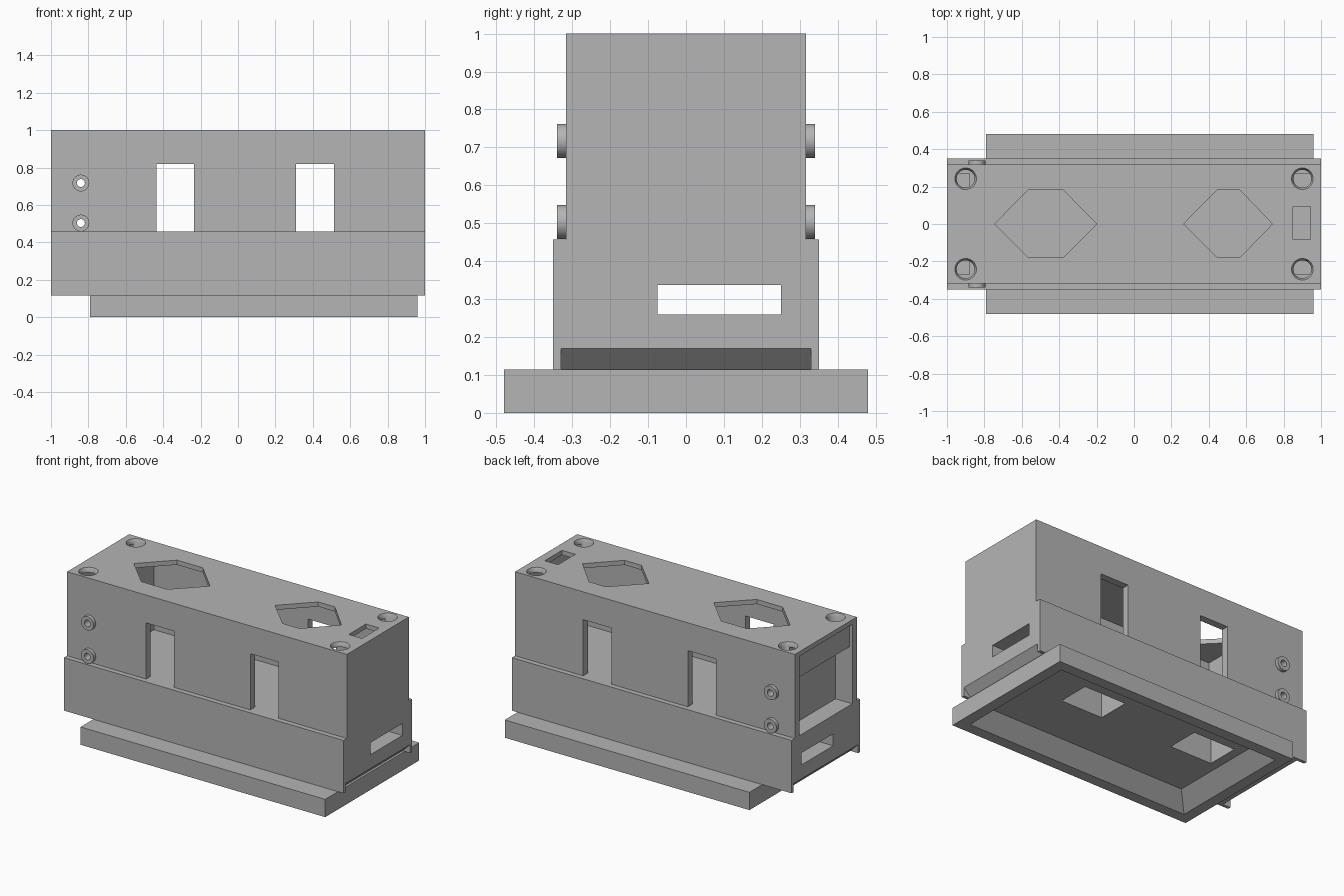
import bpy, bmesh
from mathutils import Matrix, Vector

if "Cube" in bpy.data.objects:
    bpy.data.objects.remove(bpy.data.objects["Cube"], do_unlink=True)

grey = bpy.data.materials.new("plain grey")
grey.use_nodes = True
COLOUR = (0.46, 0.46, 0.46, 1)
grey.diffuse_color = COLOUR
grey.node_tree.nodes["Principled BSDF"].inputs["Base Color"].default_value = COLOUR


def finish(name, bm):
    bmesh.ops.recalc_face_normals(bm, faces=bm.faces)
    mesh = bpy.data.meshes.new(name)
    bm.to_mesh(mesh)
    bm.free()
    mesh.materials.append(grey)
    obj = bpy.data.objects.new(name, mesh)
    bpy.context.collection.objects.link(obj)
    return obj


def box(name, x, y, z):
    """Box from (min, max) pairs on each axis."""
    bm = bmesh.new()
    bmesh.ops.create_cube(bm, size=1)
    for v in bm.verts:
        v.co = Vector([(a + b) / 2 + c * (b - a) for (a, b), c in zip((x, y, z), v.co)])
    return finish(name, bm)


def prism(name, points, start, direction):
    """Extrude a closed outline; start maps (u, v) to a 3D point."""
    bm = bmesh.new()
    face = bm.faces.new([bm.verts.new(start(u, v)) for u, v in points])
    moved = bmesh.ops.extrude_face_region(bm, geom=[face])["geom"]
    bmesh.ops.translate(bm, vec=direction, verts=[g for g in moved if isinstance(g, bmesh.types.BMVert)])
    return finish(name, bm)


def cone(name, centre, r1, r2, depth, axis="Z"):
    bm = bmesh.new()
    turn = Matrix.Rotation(1.570796, 4, "X") if axis == "Y" else Matrix()
    bmesh.ops.create_cone(bm, cap_ends=True, segments=32, radius1=r1, radius2=r2,
                          depth=depth, matrix=Matrix.Translation(centre) @ turn)
    return finish(name, bm)


def cut(target, cutters, remove=True):
    """Subtract every cutter from the target."""
    for c in cutters:
        c.hide_render = True
        mod = target.modifiers.new("cut", "BOOLEAN")
        mod.operation, mod.solver, mod.object = "DIFFERENCE", "EXACT", c
        bpy.context.view_layer.objects.active = target
        bpy.ops.object.modifier_apply(modifier=mod.name)
        if remove:
            bpy.data.objects.remove(c, do_unlink=True)


FLOOR, FOOT = 0.457, 0.115
BOSS_X, BOSS_Z = -0.84, (0.717, 0.503)

# Upper housing: main cavity, open end bay and side windows
upper = box("upper_housing", (-1, 1), (-0.317, 0.317), (FLOOR, 1))
cutters = [box("main_cavity", (-0.79, 0.97), (-0.27, 0.27), (0.4, 0.97)),
           box("end_bay", (-1.1, -0.88), (-0.27, 0.27), (0.4, 0.97))]
for x in ((-0.435, -0.235), (0.31, 0.513)):
    cutters.append(box("window", x, (-1, 1), (0.4, 0.82)))

# Openings in the lid
for a, b, c, d in ((-0.745, -0.565, -0.38, -0.2), (0.265, 0.445, 0.565, 0.74)):
    hexagon = [(a, 0), (b, -0.18), (c, -0.18), (d, 0), (c, 0.183), (b, 0.183)]
    cutters.append(prism("hex_opening", hexagon, lambda u, v: (u, v, 0.9), (0, 0, 0.2)))
cutters.append(box("lid_slot", (0.85, 0.945), (-0.083, 0.093), (0.9, 1.1)))
for x in (-0.9, 0.9):
    for y in (-0.242, 0.242):
        cutters.append(cone("screw_hole", (x, y, 0.95), 0.048, 0.048, 0.2))
        cutters.append(cone("countersink", (x, y, 0.993), 0.046, 0.062, 0.03))
for z in BOSS_Z:
    cutters.append(cone("cross_hole", (BOSS_X, 0, z), 0.021, 0.021, 2, "Y"))
cut(upper, cutters)

# Bar across the top of the open end
box("end_bar", (-0.98, -0.958), (-0.27, 0.27), (0.82, 0.97))

# Ring bosses on both sides
for side, s in (("front", -1), ("back", 1)):
    for label, z in zip(("upper", "lower"), BOSS_Z):
        boss = cone(f"{side}_{label}_boss", (BOSS_X, s * 0.327, z), 0.045, 0.045, 0.026, "Y")
        cut(boss, [cone("boss_hole", (BOSS_X, s * 0.327, z), 0.021, 0.021, 0.2, "Y")])

# Lower core with bevelled ends, long channel and pockets underneath
outline = [(-0.945, FOOT), (0.945, FOOT), (1, 0.17), (1, FLOOR), (-1, FLOOR), (-1, 0.17)]
core = prism("lower_core", outline, lambda u, v: (u, -0.33, v), (0, 0.66, 0))
pockets = [box("pocket", (x - 0.15, x + 0.15), (0.02, 0.23), (0.02, 0.3)) for x in (-0.41, 0.41)]
cut(core, [box("channel", (-1.1, 1.1), (-0.075, 0.25), (0.26, 0.337))])
cut(core, pockets, remove=False)

# Side skirts
for side, s in (("front", -1), ("back", 1)):
    box(f"{side}_skirt", (-1, 1), sorted((s * 0.33, s * 0.35)), (FOOT, FLOOR))

# Base plate with a tapered recess below
base = box("base_plate", (-0.79, 0.96), (-0.48, 0.48), (0, FOOT))
recess = box("recess", (-0.72, 0.89), (-0.41, 0.41), (-0.001, 0.09))
for v in recess.data.vertices:
    if v.co.z > 0.05:
        v.co.x += 0.1 if v.co.x < 0 else -0.1
        v.co.y += 0.095 if v.co.y < 0 else -0.095
cut(base, [recess] + pockets)

# Smooth only the round parts
for obj in list(bpy.context.scene.objects):
    if obj.type == "MESH" and ("boss" in obj.name or obj == upper):
        bpy.ops.object.select_all(action="DESELECT")
        obj.select_set(True)
        bpy.context.view_layer.objects.active = obj
        bpy.ops.object.shade_smooth_by_angle(angle=0.5)
